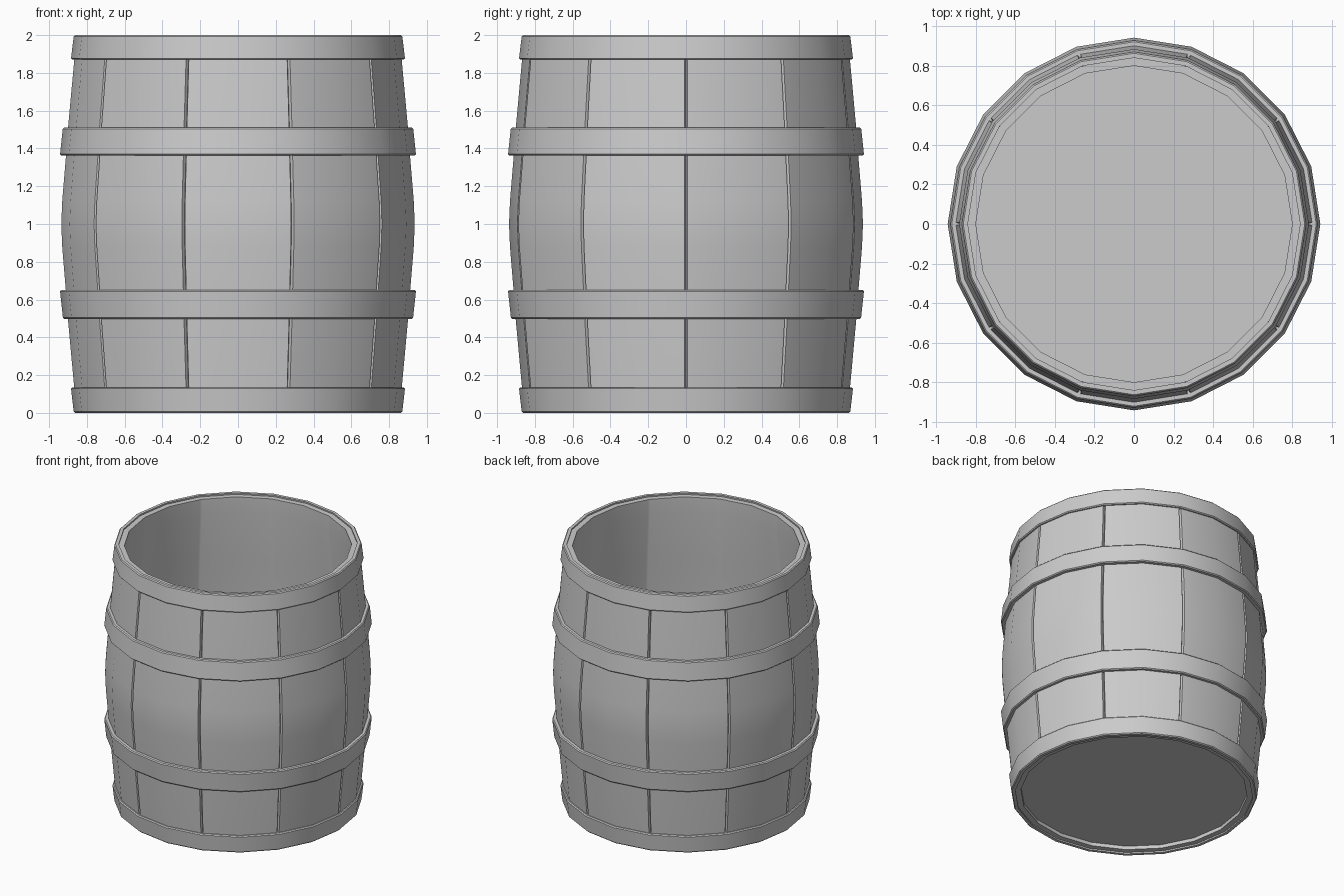
import bpy, bmesh
from math import cos, sin, pi

if "Cube" in bpy.data.objects:
    bpy.data.objects.remove(bpy.data.objects["Cube"])

SIDES = 20
STEP = 2 * pi / SIDES


def flat(a):
    # radius factor that keeps a point on the 20-sided outline
    d = (a % STEP) - STEP / 2
    return cos(STEP / 2) / cos(d)


def lathe(name, profile, angles, grooves=None):
    """Revolve a closed (radius, z, groove weight) profile round z."""
    bm = bmesh.new()
    rings = []
    for i, a in enumerate(angles):
        cut = grooves[i] if grooves else 0
        rings.append([bm.verts.new(((r * flat(a) - cut * w) * cos(a),
                                    (r * flat(a) - cut * w) * sin(a), z))
                      for r, z, w in profile])
    n, m = len(rings), len(profile)
    for i in range(n):
        p, q = rings[i], rings[(i + 1) % n]
        for j in range(m):
            k = (j + 1) % m
            bm.faces.new((p[j], q[j], q[k], p[k]))
    bmesh.ops.recalc_face_normals(bm, faces=bm.faces)
    finish(name, bm)


def finish(name, bm):
    mesh = bpy.data.meshes.new(name)
    bm.to_mesh(mesh)
    bm.free()
    ob = bpy.data.objects.new(name, mesh)
    bpy.context.collection.objects.link(ob)
    bpy.ops.object.select_all(action='DESELECT')
    ob.select_set(True)
    bpy.context.view_layer.objects.active = ob
    bpy.ops.object.shade_smooth_by_angle(angle=0.5)
    return ob


# staves: bulging hollow wall, a narrow groove every second corner
lower = [(0.857, 0.012), (0.868, 0.13), (0.902, 0.5), (0.913, 0.65), (0.932, 0.88)]
curve = lower + [(0.937, 1.0)] + [(r, 2 - z) for r, z in reversed(lower)]
outer = [(r, z, 1) for r, z in curve]
inner = [(r - 0.066, z, 0) for r, z in reversed(curve)]
inner[0] = (0.80, inner[0][1], 0)
inner[-1] = (0.80, inner[-1][1], 0)
angles, cuts = [], []
for i in range(SIDES):
    a = i * STEP
    if i % 2 == 0:
        angles += [a - 0.009, a, a + 0.009]
        cuts += [0, 0.02, 0]
    else:
        angles.append(a)
        cuts.append(0)
lathe("staves", outer + inner, angles, cuts)


# hoops: tapered bands with small chamfers
def hoop(name, z0, r0, z1, r1, depth):
    c = 0.007
    profile = [(r0 - depth, z0, 0), (r0 - c, z0, 0), (r0, z0 + c, 0),
               (r1, z1 - c, 0), (r1 - c, z1, 0), (r1 - depth, z1, 0)]
    lathe(name, profile, [i * STEP for i in range(SIDES)])


hoop("bottom_hoop", 0.0, 0.87, 0.135, 0.884, 0.03)
hoop("lower_hoop", 0.497, 0.927, 0.65, 0.942, 0.045)
hoop("upper_hoop", 1.363, 0.942, 1.51, 0.928, 0.045)
hoop("top_hoop", 1.87, 0.884, 2.0, 0.87, 0.03)

# floor panel, slightly recessed
bm = bmesh.new()
bmesh.ops.create_cone(bm, cap_ends=True, segments=SIDES, radius1=0.815,
                      radius2=0.815, depth=0.04)
bmesh.ops.translate(bm, verts=bm.verts, vec=(0, 0, 0.06))
finish("floor_panel", bm)
